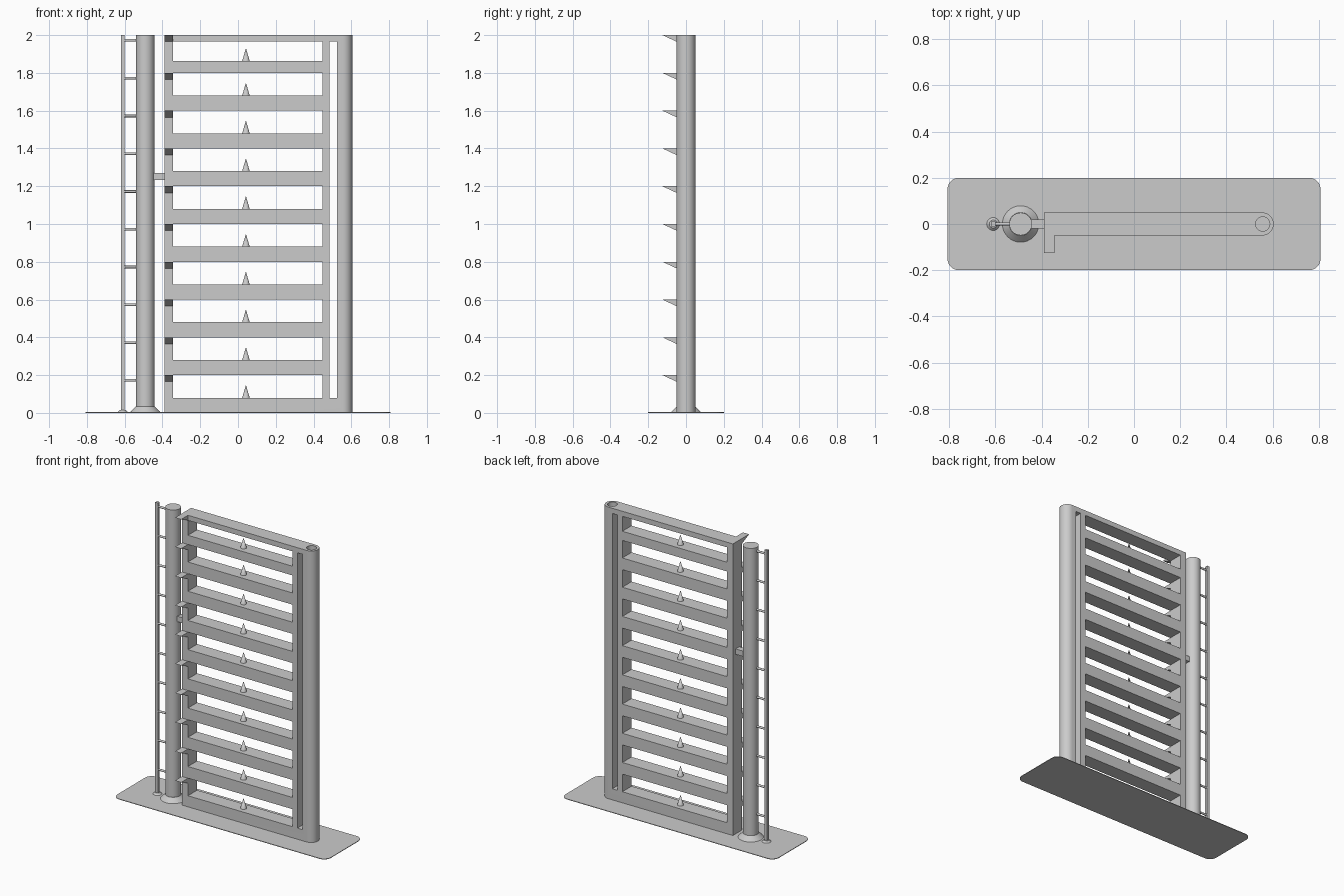
import bpy, bmesh, math
from mathutils import Matrix, Vector

cube = bpy.data.objects.get("Cube")
if cube:
    bpy.data.objects.remove(cube, do_unlink=True)

GREY = (0.6, 0.6, 0.6, 1)
mat = bpy.data.materials.new("plain grey")
mat.use_nodes = True
mat.diffuse_color = GREY
mat.node_tree.nodes["Principled BSDF"].inputs["Base Color"].default_value = GREY

FLOOR = 0.004
HALF = 0.05          # half depth of the gate


def finish(name, bm, smooth=False):
    bmesh.ops.recalc_face_normals(bm, faces=bm.faces[:])
    mesh = bpy.data.meshes.new(name)
    bm.to_mesh(mesh)
    bm.free()
    mesh.materials.append(mat)
    ob = bpy.data.objects.new(name, mesh)
    bpy.context.collection.objects.link(ob)
    if smooth:
        shade(ob)
    return ob


def shade(ob):
    bpy.ops.object.select_all(action='DESELECT')
    ob.select_set(True)
    bpy.context.view_layer.objects.active = ob
    bpy.ops.object.shade_smooth_by_angle(angle=math.radians(35))


def add_box(bm, lo, hi):
    lo, hi = Vector(lo), Vector(hi)
    m = Matrix.Translation((lo + hi) / 2) @ Matrix.Diagonal((*(hi - lo), 1))
    bmesh.ops.create_cube(bm, size=1, matrix=m)


def add_cone(bm, x, z0, z1, r0, r1, sides=32):
    m = Matrix.Translation((x, 0, (z0 + z1) / 2))
    bmesh.ops.create_cone(bm, cap_ends=True, segments=sides, radius1=r0,
                          radius2=r1, depth=z1 - z0, matrix=m)


def add_prism(bm, points, offset):
    face = bm.faces.new([bm.verts.new(p) for p in points])
    top = bmesh.ops.extrude_face_region(bm, geom=[face])["geom"]
    bmesh.ops.translate(bm, vec=offset,
                        verts=[v for v in top if isinstance(v, bmesh.types.BMVert)])


def arc(cx, cy, r, start, end, steps):
    for i in range(steps + 1):
        a = math.radians(start + (end - start) * i / steps)
        yield (cx + r * math.cos(a), cy + r * math.sin(a))


# Thin ground plate with rounded corners
outline = []
for k, (sx, sy) in enumerate([(1, 1), (-1, 1), (-1, -1), (1, -1)]):
    outline += arc(sx * 0.755, sy * 0.15, 0.05, 90 * k, 90 * k + 90, 6)
# stretch to the exact length
outline = [(x * 0.808 / 0.805, y, 0) for x, y in outline]
bm = bmesh.new()
add_prism(bm, outline, (0, 0, FLOOR))
finish("ground_plate", bm)

# Gate body: one rounded end, openings, slot and hinge bore cut through
bm = bmesh.new()
body = [(-0.39, HALF), (-0.39, -HALF)] + list(arc(0.555, 0, HALF, -90, 90, 16))
add_prism(bm, [(x, y, FLOOR) for x, y in body], (0, 0, 2 - FLOOR))
gate = finish("gate_frame", bm)

bm = bmesh.new()
for k in range(10):
    low, high = (0.08 + 0.2 * k, 0.2 + 0.2 * k) if k < 9 else (1.863, 1.965)
    add_box(bm, (-0.344, -0.1, low), (0.447, 0.1, high))
add_box(bm, (0.485, -0.1, 0.08), (0.523, 0.1, 1.965))
add_cone(bm, 0.557, -0.1, 2.1, 0.031, 0.031)
cutter = finish("gate_cutter", bm)
cutter.hide_render = True
mod = gate.modifiers.new("openings", 'BOOLEAN')
mod.operation, mod.solver, mod.object = 'DIFFERENCE', 'EXACT', cutter
bpy.ops.object.select_all(action='DESELECT')
gate.select_set(True)
bpy.context.view_layer.objects.active = gate
bpy.ops.object.modifier_apply(modifier=mod.name)
bpy.data.objects.remove(cutter, do_unlink=True)
shade(gate)

# Cone studs on the bars and wedge teeth on the front edge
studs, teeth = bmesh.new(), bmesh.new()
for k in range(10):
    z = 0.08 + 0.2 * k if k < 9 else 1.863
    add_cone(studs, 0.042, z, z + 0.068, 0.02, 0, 16)
    top = 0.2 * (k + 1)
    add_prism(teeth, [(-0.39, -HALF, top), (-0.39, -0.125, top),
                      (-0.39, -HALF, top - 0.035)], (0.046, 0, 0))
finish("bar_studs", studs, True)
finish("edge_teeth", teeth)

# Latch block between gate and post
bm = bmesh.new()
add_box(bm, (-0.46, -0.02, 1.233), (-0.39, 0.02, 1.27))
finish("latch_block", bm)

# Main post with flared foot
bm = bmesh.new()
add_cone(bm, -0.491, FLOOR, 2, 0.049, 0.049)
add_cone(bm, -0.491, FLOOR, 0.034, 0.079, 0.05)
finish("main_post", bm, True)

# Thin side rod with its foot
bm = bmesh.new()
add_box(bm, (-0.62, -0.01, FLOOR), (-0.6, 0.01, 2))
finish("side_rod", bm)
bm = bmesh.new()
add_cone(bm, -0.61, FLOOR, 0.015, 0.028, 0.017, 24)
finish("side_rod_foot", bm, True)

# Rungs tying the rod to the post
bm = bmesh.new()
turn = Matrix.Rotation(math.pi / 2, 4, 'Y')
for k in range(10):
    m = Matrix.Translation((-0.57, 0, 0.172 + 0.2 * k)) @ turn
    bmesh.ops.create_cone(bm, cap_ends=True, segments=12, radius1=0.007,
                          radius2=0.007, depth=0.072, matrix=m)
finish("rod_rungs", bm, True)
